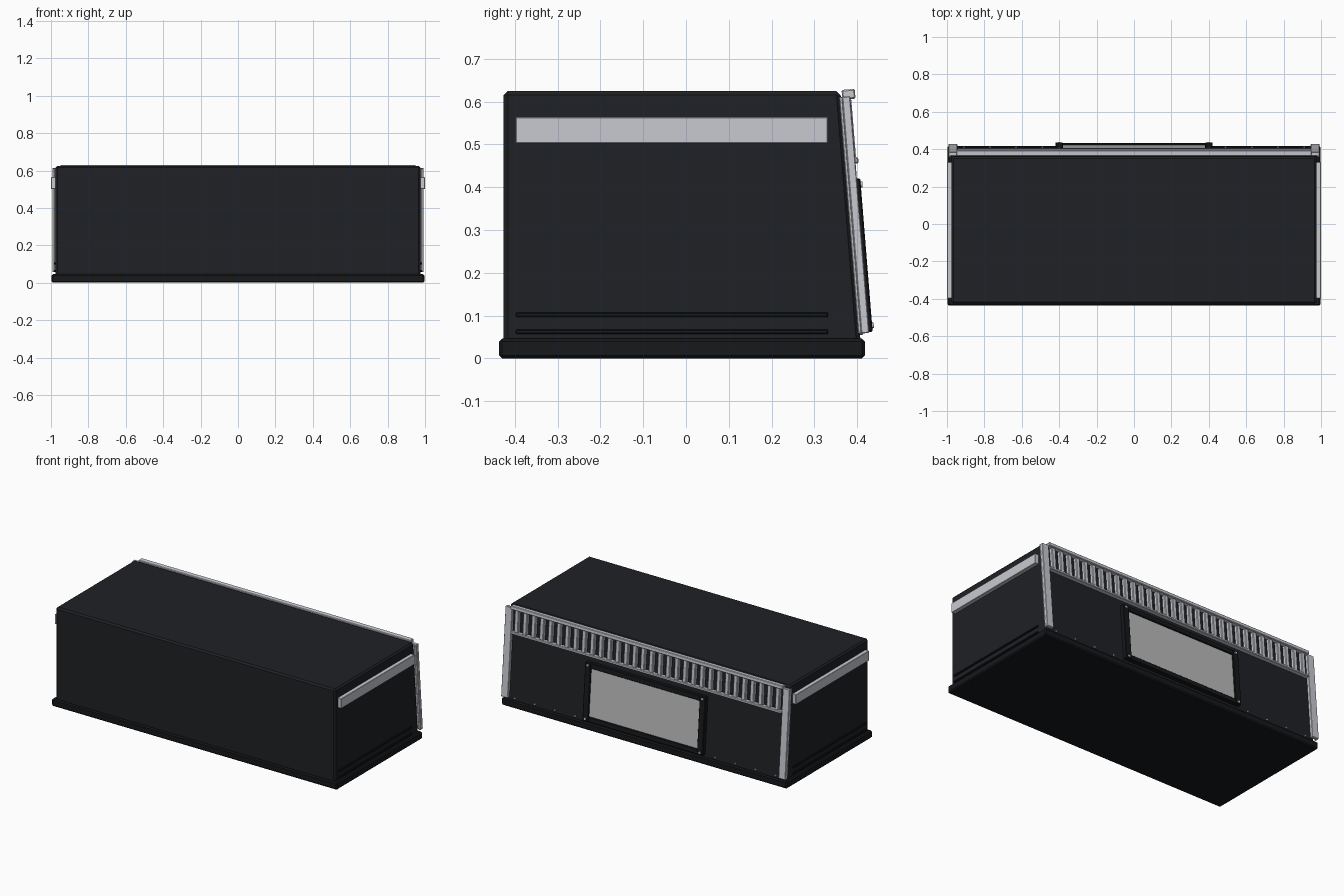
import bpy, bmesh, math
from mathutils import Matrix, Vector

if "Cube" in bpy.data.objects:
    bpy.data.objects.remove(bpy.data.objects["Cube"])

TILT = math.atan2(0.046, 0.57)      # lean of the back face


def material(name, r, g, b):
    m = bpy.data.materials.new(name)
    m.diffuse_color = (r, g, b, 1)
    m.use_nodes = True
    m.node_tree.nodes["Principled BSDF"].inputs["Base Color"].default_value = m.diffuse_color
    return m


DARK = material("dark_shell", 0.014, 0.015, 0.018)
BLACK = material("black_trim", 0.008, 0.009, 0.011)
METAL = material("pale_metal", 0.58, 0.59, 0.64)
PANEL = material("grey_panel", 0.5, 0.5, 0.5)


def finish(name, bm, mat, bevel=0.0):
    bmesh.ops.recalc_face_normals(bm, faces=bm.faces)
    me = bpy.data.meshes.new(name)
    bm.to_mesh(me)
    bm.free()
    me.materials.append(mat)
    ob = bpy.data.objects.new(name, me)
    bpy.context.collection.objects.link(ob)
    if bevel:
        mod = ob.modifiers.new("bevel", 'BEVEL')
        mod.width = bevel
        mod.segments = 1
    return ob


def add_box(bm, x, y, z, matrix=Matrix()):
    # x, y, z are (low, high) ranges
    c = Vector([(a + b) / 2 for a, b in (x, y, z)])
    s = [b - a for a, b in (x, y, z)]
    bmesh.ops.create_cube(bm, size=1, matrix=matrix @ Matrix.Translation(c) @ Matrix.Diagonal((*s, 1)))


def add_bolt(bm, x, w, z, r, depth, matrix):
    bmesh.ops.create_cone(bm, cap_ends=True, segments=10, radius1=r, radius2=r * 0.8, depth=depth,
                          matrix=matrix @ Matrix.Translation((x, w, z)) @ Matrix.Rotation(-math.pi / 2, 4, 'X'))


def boxes(name, mat, items, bevel=0.0, matrix=Matrix()):
    bm = bmesh.new()
    for x, y, z in items:
        add_box(bm, x, y, z, matrix)
    return finish(name, bm, mat, bevel)


# Frame lying on the leaning back face: y is outward, z runs up the slope
BACK = Matrix.Translation((0, 0.411, 0)) @ Matrix.Rotation(TILT, 4, 'X')

# Main shell: side profile swept across the width
bm = bmesh.new()
profile = [(-0.426, 0.03), (0.4086, 0.03), (0.3606, 0.625), (-0.426, 0.625)]
face = bm.faces.new([bm.verts.new((-0.976, y, z)) for y, z in profile])
ext = bmesh.ops.extrude_face_region(bm, geom=[face])
bmesh.ops.translate(bm, vec=(1.952, 0, 0), verts=[v for v in ext["geom"] if isinstance(v, bmesh.types.BMVert)])
finish("shell", bm, DARK, 0.01)

# Plinth
boxes("plinth", BLACK, [((-0.996, 0.996), (-0.437, 0.418), (0, 0.046))], 0.007)

# Side rails and ribs
for side, s in (("left", -1), ("right", 1)):
    def span(a, b):
        return tuple(sorted((s * a, s * b)))
    boxes(side + "_rail", METAL, [(span(0.97, 1.0), (-0.398, 0.332), (0.502, 0.564))], 0.002)
    boxes(side + "_ribs", BLACK, [(span(0.97, 0.985), (-0.398, 0.332), (z, z + 0.01))
                                  for z in (0.057, 0.097)], 0.002)
    # Corner strip: angle section wrapping the back edge
    boxes(side + "_corner_strip", METAL,
          [(span(0.945, 0.992), (0.003, 0.022), (0.058, 0.613)),
           (span(0.978, 0.992), (-0.004, 0.004), (0.058, 0.613))], 0.002, BACK)

# Grille along the top of the back
boxes("grille_rails", METAL, [((-0.95, 0.95), (0.003, 0.034), (0.606, 0.629)),
                              ((-0.945, 0.945), (0, 0.029), (0.455, 0.470))], 0.003, BACK)
count = 32
pitch = 1.88 / count
boxes("grille_slats", METAL,
      [((x - 0.014, x + 0.014), (0.0, 0.024), (0.468, 0.608))
       for x in (-0.94 + pitch * (i + 0.5) for i in range(count))], 0.004, BACK)

# Access panel with its frame
bars = [((s - 0.02, s + 0.02), (0, 0.030), (0.06, 0.42)) for s in (-0.4, 0.4)]
bars += [((-0.382, 0.382), (0, 0.028), (z, z + 0.032)) for z in (0.06, 0.388)]
boxes("panel_frame", BLACK, bars, 0.003, BACK)
boxes("panel", PANEL, [((-0.382, 0.382), (0, 0.020), (0.09, 0.39))], 0, BACK)

# Bolts on the frame corners and along the lower edge
bm = bmesh.new()
for x in (-0.4, 0.4):
    for z in (0.075, 0.405):
        add_bolt(bm, x, 0.031, z, 0.008, 0.006, BACK)
for i in range(14):
    x = -0.91 + i * 0.14
    if abs(x) > 0.43:
        add_bolt(bm, x, 0.003, 0.06, 0.006, 0.008, BACK)
finish("bolts", bm, METAL)
